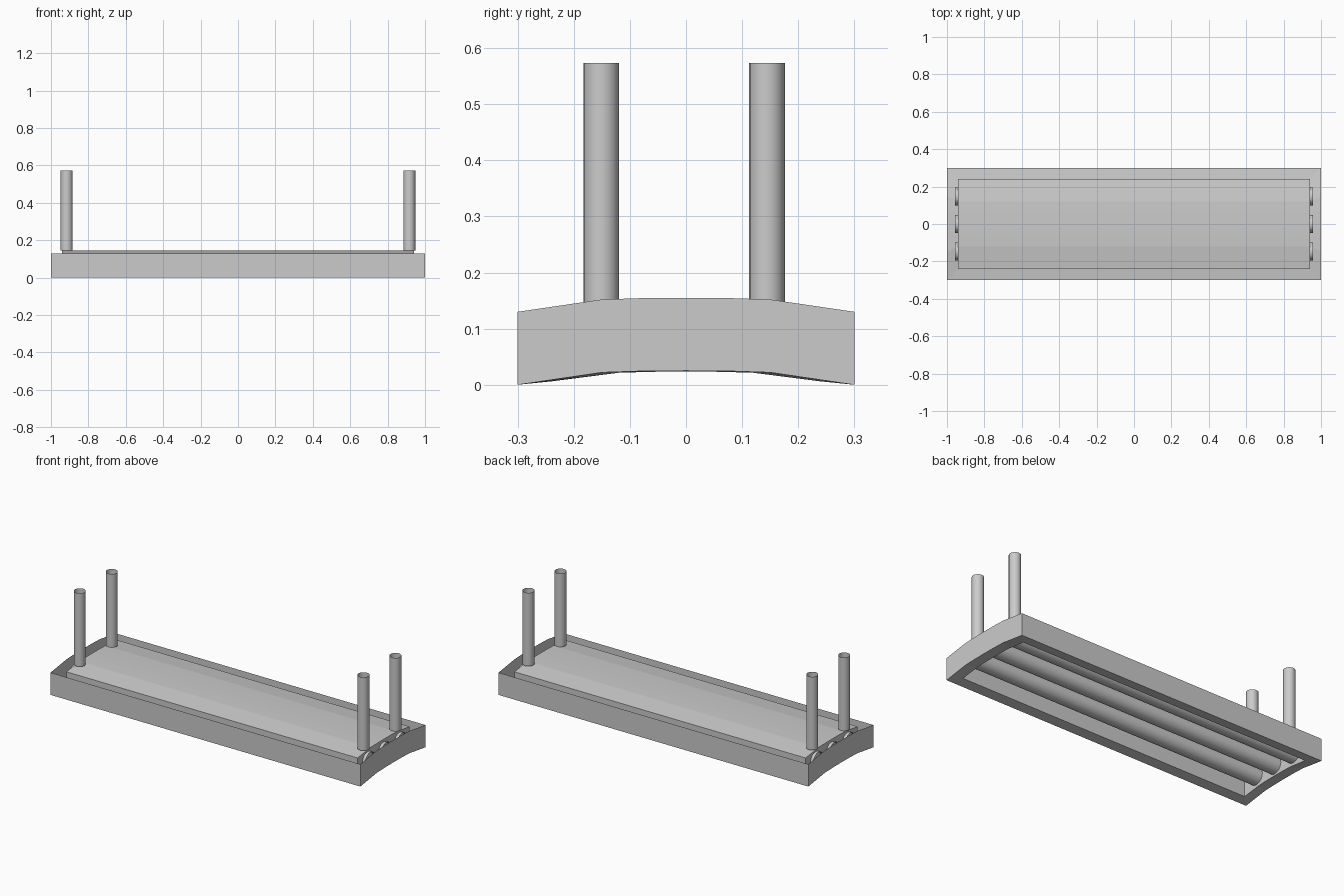
import bpy, bmesh
from math import pi
from mathutils import Matrix

if "Cube" in bpy.data.objects:
    bpy.data.objects.remove(bpy.data.objects["Cube"])

# Arched cross-section shared by the housing loops: (fraction of half depth, rise)
ARCH = [(-1, 0), (-0.5, 0.022), (-0.25, 0.0245), (0, 0.025),
        (0.25, 0.0245), (0.5, 0.022), (1, 0)]


def finish(name, bm, smooth=False):
    mesh = bpy.data.meshes.new(name)
    bm.to_mesh(mesh)
    bm.free()
    for p in mesh.polygons:
        p.use_smooth = smooth
    obj = bpy.data.objects.new(name, mesh)
    bpy.context.collection.objects.link(obj)
    return obj


def arched_loop(bm, hx, hy, z, rise=1.0):
    """Rectangular loop whose two ends follow the arch."""
    right = [bm.verts.new((hx, t * hy, z + rise * h)) for t, h in ARCH]
    left = [bm.verts.new((-hx, t * hy, z + rise * h)) for t, h in ARCH]
    return right + left[::-1]


def bridge(bm, a, b):
    n = len(a)
    for i in range(n):
        j = (i + 1) % n
        bm.faces.new((a[i], a[j], b[j], b[i]))


def open_tube(name, radius, length, matrix, sides=24):
    bm = bmesh.new()
    bmesh.ops.create_cone(bm, cap_ends=False, segments=sides, radius1=radius,
                          radius2=radius, depth=length, matrix=matrix)
    return finish(name, bm, smooth=True)


# Housing: sheet outer wall, bottom rim, inner wall and raised arched top panel
bm = bmesh.new()
loops = [arched_loop(bm, 1.0, 0.3, 0.13),
         arched_loop(bm, 1.0, 0.3, 0.0),
         arched_loop(bm, 0.94, 0.24, 0.006, 0.7),
         arched_loop(bm, 0.94, 0.24, 0.128, 0.7)]
for a, b in zip(loops, loops[1:]):
    bridge(bm, a, b)
top, n = loops[-1], len(ARCH)
for i in range(n - 1):
    bm.faces.new((top[i], top[i + 1], top[2 * n - 2 - i], top[2 * n - 1 - i]))
bmesh.ops.recalc_face_normals(bm, faces=bm.faces)
finish("lamp_housing", bm)

# Lamp tubes lying along the housing and poking through its inner end walls
for i, y in enumerate((-0.147, 0, 0.147)):
    open_tube(f"lamp_tube_{i + 1}", 0.048, 1.915,
              Matrix.Translation((0, y, 0.082)) @ Matrix.Rotation(pi / 2, 4, 'Y'))

# Hanging posts, open at both ends
for sx in (-1, 1):
    for y in (-0.151, 0.144):
        name = f"hanging_post_{'left' if sx < 0 else 'right'}_{'front' if y < 0 else 'back'}"
        open_tube(name, 0.032, 0.428, Matrix.Translation((sx * 0.916, y, 0.359)), 16)
